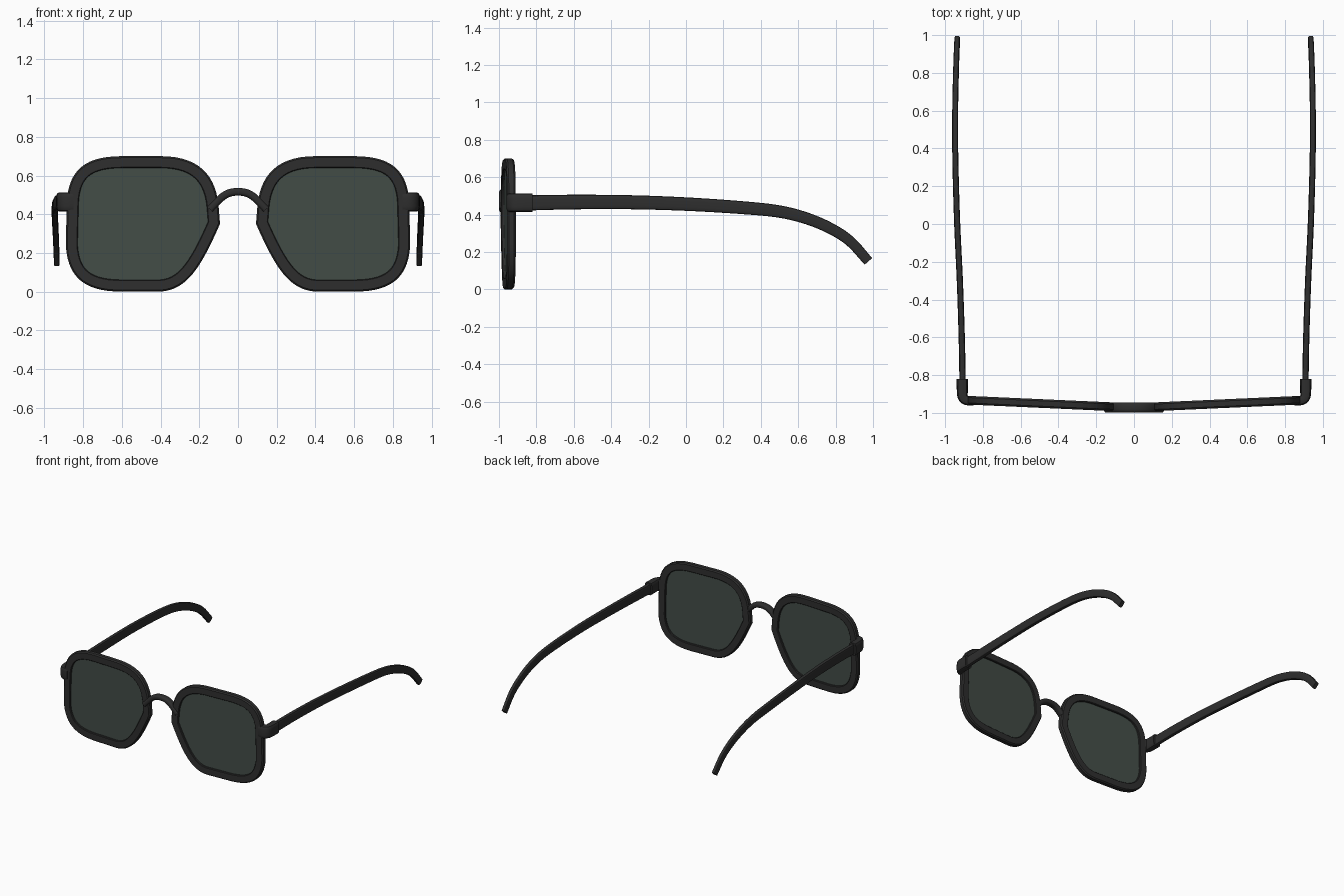
import bpy
import bmesh
import math
from mathutils import Vector
from mathutils.geometry import interpolate_bezier

cube = bpy.data.objects.get("Cube")
if cube:
    bpy.data.objects.remove(cube)


def material(name, rgb, rough):
    m = bpy.data.materials.new(name)
    m.use_nodes = True
    m.diffuse_color = (*rgb, 1)
    node = m.node_tree.nodes["Principled BSDF"]
    node.inputs["Base Color"].default_value = (*rgb, 1)
    node.inputs["Roughness"].default_value = rough
    return m


BLACK = material("black_acetate", (0.027, 0.027, 0.027), 0.5)
TINT = material("dark_green_tint", (0.056, 0.073, 0.063), 0.4)


def finish(bm, name, mat, angle=35):
    bmesh.ops.recalc_face_normals(bm, faces=bm.faces)
    mesh = bpy.data.meshes.new(name)
    bm.to_mesh(mesh)
    bm.free()
    mesh.materials.append(mat)
    ob = bpy.data.objects.new(name, mesh)
    bpy.context.collection.objects.link(ob)
    bpy.ops.object.select_all(action="DESELECT")
    ob.select_set(True)
    bpy.context.view_layer.objects.active = ob
    bpy.ops.object.shade_smooth_by_angle(angle=math.radians(angle))
    return ob


def bridge_rings(bm, a, b):
    n = len(a)
    for i in range(n):
        j = (i + 1) % n
        bm.faces.new((a[i], a[j], b[j], b[i]))


def smooth_path(points, steps=6):
    """Catmull-Rom curve through the points."""
    p = [Vector(q) for q in points]
    p = [2 * p[0] - p[1]] + p + [2 * p[-1] - p[-2]]
    out = []
    for a, b, c, d in zip(p, p[1:], p[2:], p[3:]):
        out += interpolate_bezier(b, b + (c - a) / 6, c - (d - b) / 6, c, steps + 1)[:-1]
    return out + [p[-2]]


def sweep(name, path, axis, size_start, size_end, power=0.5):
    """Sweep a rounded section; sizes are half-widths along axis and across it."""
    bm = bmesh.new()
    rings = []
    last = len(path) - 1
    for i, p in enumerate(path):
        t = (path[min(i + 1, last)] - path[max(i - 1, 0)]).normalized()
        u = (Vector(axis) - t * t.dot(Vector(axis))).normalized()
        v = t.cross(u)
        a, b = Vector(size_start).lerp(Vector(size_end), i / last)
        ring = []
        for k in range(16):
            ang = math.tau * (k + 0.5) / 16
            c, s = math.cos(ang), math.sin(ang)
            q = p + u * a * math.copysign(abs(c) ** power, c) \
                  + v * b * math.copysign(abs(s) ** power, s)
            ring.append(bm.verts.new(q))
        rings.append(ring)
    for a, b in zip(rings, rings[1:]):
        bridge_rings(bm, a, b)
    bm.faces.new(rings[0])
    bm.faces.new(rings[-1])
    return finish(bm, name, BLACK)


# Rim outline in x, z: each corner is one Bezier span, joined by straight runs
CORNERS = [
    ((0.60, 0.70), (0.79, 0.70), (0.88, 0.63), (0.885, 0.45)),
    ((0.89, 0.24), (0.88, 0.07), (0.79, 0.00), (0.60, 0.00)),
    ((0.40, 0.00), (0.26, 0.01), (0.19, 0.13), (0.093, 0.35)),
    ((0.10, 0.44), (0.115, 0.61), (0.21, 0.70), (0.40, 0.70)),
]
outline = []
for corner in CORNERS:
    outline += [Vector(q[:2]) for q in
                interpolate_bezier(*[Vector((*c, 0)) for c in corner], 15)]


def inset(points, d):
    n = len(points)
    out = []
    for i, p in enumerate(points):
        e0 = (p - points[i - 1]).normalized()
        e1 = (points[(i + 1) % n] - p).normalized()
        t = (e0 + e1).normalized()
        out.append(p + Vector((t.y, -t.x)) * d / max(t.dot(e1), 0.7))
    return out


def ring_verts(bm, side, d, depth):
    """Outline ring, inset by d, on the swept-back front plane."""
    return [bm.verts.new((side * q.x, -0.968 + 0.045 * (q.x - 0.1) + depth, q.y))
            for q in inset(outline, d)]


RIM_PROFILE = [(0.008, -0.023), (0.057, -0.023), (0.061, -0.019), (0.061, 0.019),
               (0.057, 0.023), (0.008, 0.023), (0, 0.014), (0, -0.014)]

ARM = [(0.907, -0.86, 0.462), (0.912, -0.6, 0.467), (0.922, -0.3, 0.466),
       (0.936, 0.0, 0.456), (0.945, 0.3, 0.437), (0.947, 0.5, 0.416),
       (0.946, 0.65, 0.378), (0.943, 0.78, 0.322), (0.94, 0.88, 0.255),
       (0.936, 0.975, 0.150)]

HINGE = [(0.85, -0.936, 0.464), (0.885, -0.934, 0.464), (0.905, -0.918, 0.464),
         (0.909, -0.885, 0.464), (0.909, -0.82, 0.464)]

for side, label in ((1, "left"), (-1, "right")):
    def flip(points):
        return [(side * x, y, z) for x, y, z in points]

    # Rim
    bm = bmesh.new()
    rings = [ring_verts(bm, side, d, y) for d, y in RIM_PROFILE]
    for a, b in zip(rings, rings[1:] + rings[:1]):
        bridge_rings(bm, a, b)
    finish(bm, label + "_rim", BLACK)

    # Lens
    bm = bmesh.new()
    front = ring_verts(bm, side, 0.058, -0.008)
    back = ring_verts(bm, side, 0.058, 0.008)
    bridge_rings(bm, front, back)
    bm.faces.new(front)
    bm.faces.new(back)
    finish(bm, label + "_lens", TINT)

    # Temple arm, tapering to the ear tip
    sweep(label + "_arm", smooth_path(flip(ARM)), (1, 0, 0), (0.017, 0.041), (0.015, 0.027))

    # Hinge block wrapping from the rim to the arm
    sweep(label + "_hinge", smooth_path(flip(HINGE), 4), (0, 0, 1),
          (0.05, 0.024), (0.05, 0.031))

# Arched nose bridge
half = [(0.145, 0.425), (0.11, 0.462), (0.075, 0.494), (0.04, 0.511)]
arch = [(-x, z) for x, z in half] + [(0, 0.516)] + half[::-1]
sweep("nose_bridge", smooth_path([(x, -0.972, z) for x, z in arch], 4), (0, 1, 0),
      (0.027, 0.02), (0.027, 0.02), 0.7)
